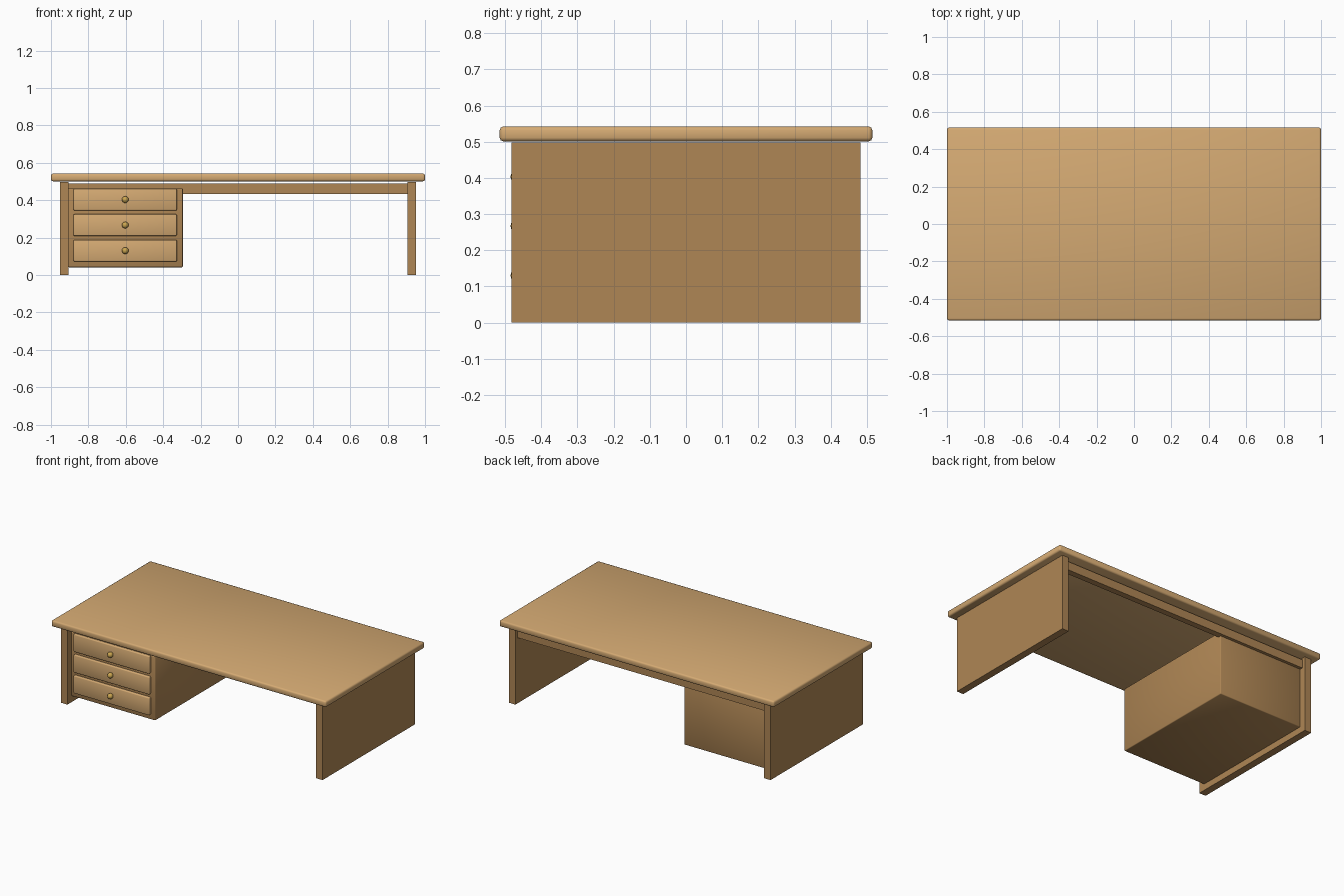
import bpy, bmesh

if "Cube" in bpy.data.objects:
    bpy.data.objects.remove(bpy.data.objects["Cube"])


def material(name, rgb):
    m = bpy.data.materials.new(name)
    m.diffuse_color = (*rgb, 1)
    m.use_nodes = True
    m.node_tree.nodes["Principled BSDF"].inputs["Base Color"].default_value = m.diffuse_color
    return m


LIGHT = material("light_wood", (0.66, 0.40, 0.17))
DARK = material("dark_wood", (0.43, 0.24, 0.09))
BRASS = material("brass", (0.60, 0.38, 0.08))


def add_object(name, bm, mat):
    mesh = bpy.data.meshes.new(name)
    bm.to_mesh(mesh)
    bm.free()
    mesh.materials.append(mat)
    obj = bpy.data.objects.new(name, mesh)
    bpy.context.collection.objects.link(obj)
    return obj


def box(name, xs, ys, zs, mat, bevel=0.0):
    """Box between limits; a bevelled box is shaded smooth all round."""
    bm = bmesh.new()
    bmesh.ops.create_cube(bm, size=1)
    for v in bm.verts:
        for i, (a, b) in enumerate((xs, ys, zs)):
            v.co[i] = (a + b) / 2 + v.co[i] * (b - a)
    if bevel:
        bmesh.ops.bevel(bm, geom=bm.edges[:], offset=bevel, segments=2,
                        profile=0.5, affect='EDGES')
        for f in bm.faces:
            f.smooth = True
    return add_object(name, bm, mat)


# Desk top
box("desk_top", (-1, 1), (-0.515, 0.515), (0.501, 0.542), LIGHT, 0.01)

# End panels
box("left_side_panel", (-0.953, -0.905), (-0.482, 0.482), (0, 0.498), DARK)
box("right_side_panel", (0.905, 0.953), (-0.482, 0.482), (0, 0.498), DARK)

# Rail along the back
box("back_rail", (-0.905, 0.905), (0.42, 0.46), (0.432, 0.488), DARK)

# Drawer pedestal
box("drawer_pedestal", (-0.908, -0.295), (-0.44, 0.44), (0.041, 0.463), DARK, 0.005)

# Drawer fronts with round knobs
for i, z in enumerate((0.13, 0.267, 0.403)):
    box(f"drawer_front_{i + 1}", (-0.879, -0.327), (-0.457, -0.435),
        (z - 0.058, z + 0.058), LIGHT, 0.005)
    bm = bmesh.new()
    bmesh.ops.create_uvsphere(bm, u_segments=16, v_segments=8, radius=0.018)
    bmesh.ops.translate(bm, verts=bm.verts, vec=(-0.603, -0.467, z))
    for f in bm.faces:
        f.smooth = True
    add_object(f"drawer_knob_{i + 1}", bm, BRASS)
